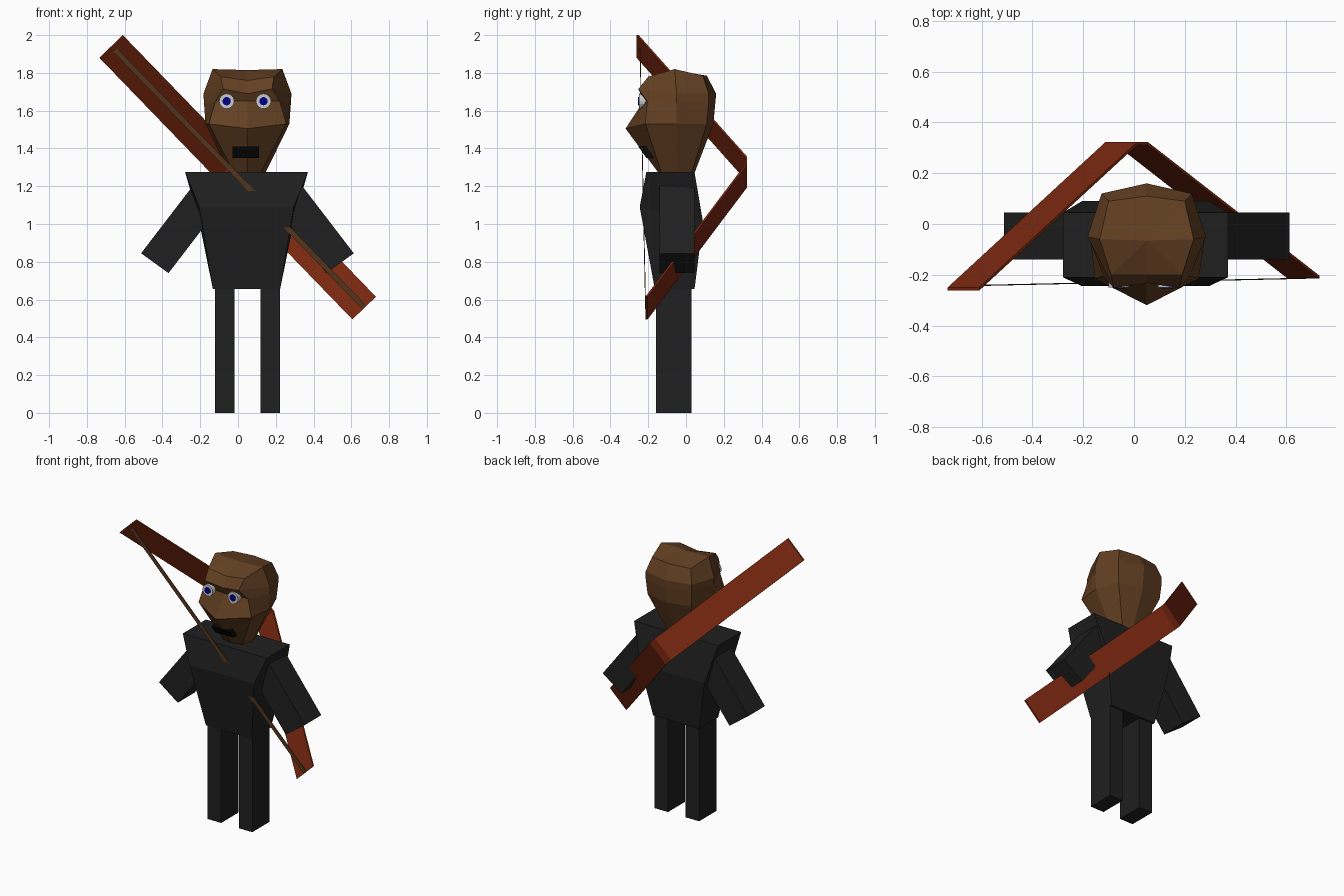
import bpy, bmesh, math
from mathutils import Vector

if "Cube" in bpy.data.objects:
    bpy.data.objects.remove(bpy.data.objects["Cube"])

CX = 0.05  # symmetry line of the figure


def material(name, rgb):
    m = bpy.data.materials.new(name)
    m.diffuse_color = (*rgb, 1)
    m.use_nodes = True
    m.node_tree.nodes["Principled BSDF"].inputs["Base Color"].default_value = m.diffuse_color
    return m


CLOTH = material("dark_cloth", (0.014, 0.014, 0.014))
SKIN = material("brown_skin", (0.125, 0.05, 0.016))
WOOD = material("red_wood", (0.19, 0.02, 0.005))
CORD = material("cord", (0.09, 0.036, 0.013))
BLACK = material("black", (0.003, 0.003, 0.003))
WHITE = material("eye_white", (0.55, 0.55, 0.55))
BLUE = material("eye_blue", (0.0, 0.0, 0.25))


def loft(name, rings, mat, top=None):
    """Skin equal-length rings, cap both ends (top may fan to a point)."""
    bm = bmesh.new()
    loops = [[bm.verts.new(p) for p in r] for r in rings]
    n = len(loops[0])
    for a, b in zip(loops, loops[1:]):
        for i in range(n):
            j = (i + 1) % n
            bm.faces.new((a[i], a[j], b[j], b[i]))
    bm.faces.new(loops[0])
    if top:
        t = bm.verts.new(top)
        for i in range(n):
            bm.faces.new((loops[-1][i], loops[-1][(i + 1) % n], t))
    else:
        bm.faces.new(loops[-1])
    bmesh.ops.recalc_face_normals(bm, faces=bm.faces)
    me = bpy.data.meshes.new(name)
    bm.to_mesh(me)
    bm.free()
    ob = bpy.data.objects.new(name, me)
    bpy.context.collection.objects.link(ob)
    me.materials.append(mat)
    return ob


def prism(name, outline, y0, y1, mat):
    """Extrude an (x, z) outline along y."""
    return loft(name, [[(x, y, z) for x, z in outline] for y in (y0, y1)], mat)


# Torso: wide shoulders, bulging chest, narrow waist
def section(half, yf, zf, yb, zb):
    x0, x1 = 0.045 - half, 0.045 + half
    return [(x0, yf, zf), (x1, yf, zf), (x1, yb, zb), (x0, yb, zb)]


loft("torso", [section(0.178, -0.165, 0.655, 0.045, 0.655),
               section(0.25, -0.245, 1.09, 0.09, 1.01),
               section(0.325, -0.21, 1.275, 0.045, 1.275)], CLOTH)

# Arms and legs, one per side
ARM = [(0.283, 1.21), (0.563, 0.845), (0.418, 0.74), (0.138, 1.105)]
LEG = [(0.068, 0), (0.173, 0), (0.173, 0.66), (0.068, 0.66)]
for side, s in (("left", 1), ("right", -1)):
    prism(side + "_arm", [(CX + s * x, z) for x, z in ARM], -0.14, 0.045, CLOTH)
    prism(side + "_leg", [(CX + s * x, z) for x, z in LEG], -0.16, 0.03, CLOTH)


# Head: half rings from front centre to back centre, mirrored
HEAD = [
    [(0, -0.145, 1.27), (0.07, -0.13, 1.27), (0.095, -0.05, 1.27), (0.07, 0.03, 1.27), (0, 0.045, 1.27)],
    [(0, -0.32, 1.505), (0.205, -0.215, 1.53), (0.222, -0.05, 1.53), (0.17, 0.11, 1.53), (0, 0.145, 1.53)],
    [(0, -0.225, 1.65), (0.17, -0.205, 1.65), (0.23, -0.05, 1.64), (0.178, 0.12, 1.64), (0, 0.155, 1.64)],
    [(0, -0.232, 1.69), (0.13, -0.252, 1.715), (0.233, -0.05, 1.69), (0.178, 0.12, 1.69), (0, 0.16, 1.69)],
    [(0, -0.2, 1.76), (0.14, -0.2, 1.78), (0.185, -0.06, 1.82), (0.15, 0.09, 1.785), (0, 0.11, 1.785)],
]
rings = []
for half in HEAD:
    full = half + [(-x, y, z) for x, y, z in half[-2:0:-1]]
    rings.append([(x + CX, y, z) for x, y, z in full])
loft("head", rings, SKIN, top=(CX, -0.065, 1.815))


# Eyes and mouth
def disc(x, z, r, n=16):
    return [(x + r * math.cos(2 * math.pi * i / n), z + r * math.sin(2 * math.pi * i / n))
            for i in range(n)]


for side, x in (("right", -0.06), ("left", 0.135)):
    prism(side + "_eye", disc(x, 1.65, 0.04), -0.25, -0.2, WHITE)
    prism(side + "_pupil", disc(x, 1.65, 0.022), -0.255, -0.24, BLUE)
loft("mouth", [[(x, -0.21, 1.35), (x, -0.252, 1.41), (x, -0.19, 1.41), (x, -0.15, 1.35)]
               for x in (-0.03, 0.11)], BLACK)


# Bow: thin board bent around the back; (fraction along, y)
def ribbon(name, start, end, half, stations, thick, mat):
    a, b = Vector(start), Vector(end)
    w = Vector((1, 0, 0.96)).normalized() * half
    sections = []
    for f, y in stations:
        p = a.lerp(b, f)
        p.y = y
        q = p + Vector((0, thick, 0))
        sections.append([p - w, p + w, q + w, q - w])
    return loft(name, sections, mat)


ribbon("bow", (-0.672, 0, 1.94), (0.668, 0, 0.555), 0.0865,
       [(0, -0.262), (0.465, 0.312), (0.495, 0.312), (1, -0.215)], 0.012, WOOD)
ribbon("bow_string", (-0.65, 0, 1.92), (0.668, 0, 0.56), 0.014,
       [(0, -0.245), (1, -0.216)], 0.004, CORD)
